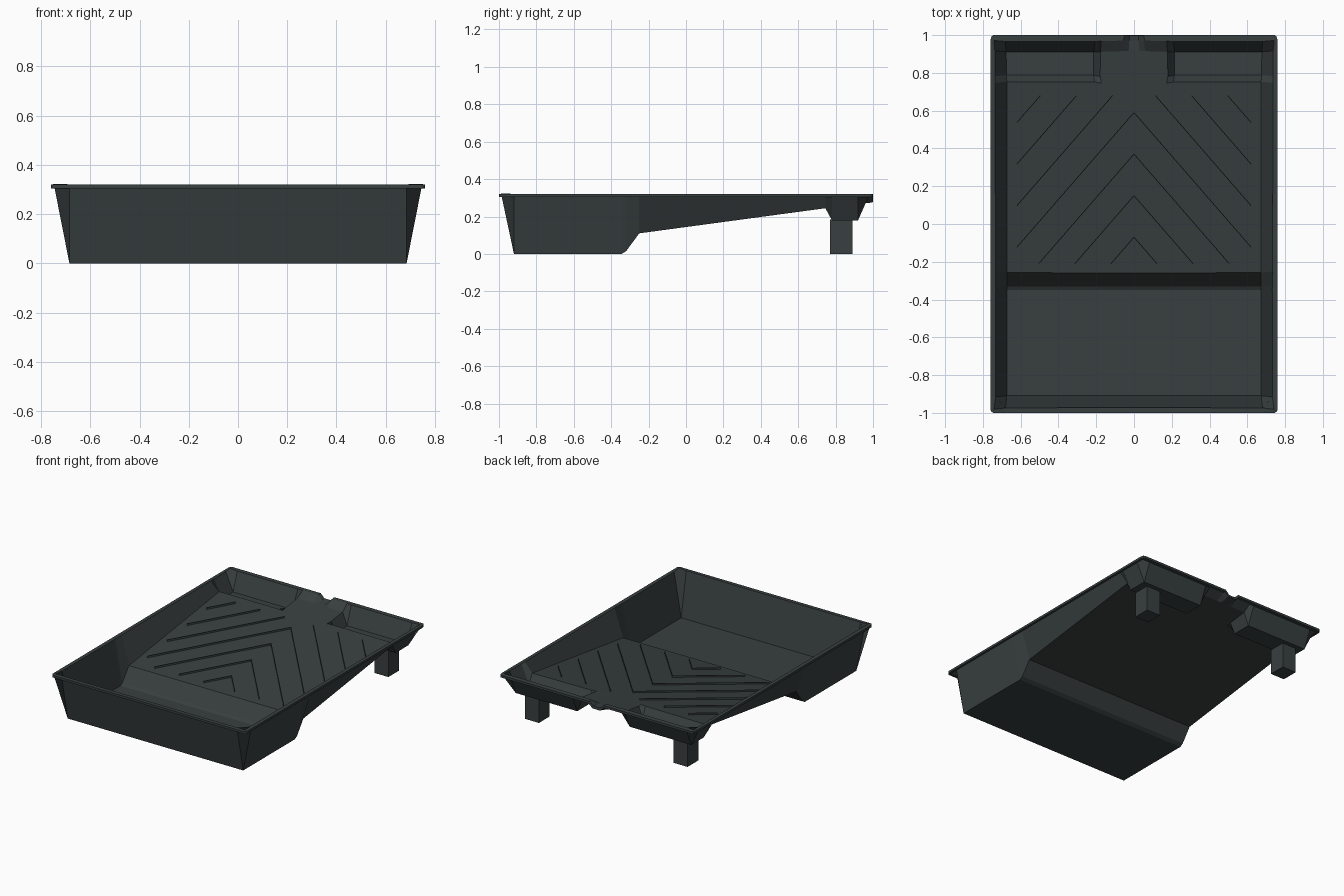
import bpy, bmesh
from mathutils import Vector

if "Cube" in bpy.data.objects:
    bpy.data.objects.remove(bpy.data.objects["Cube"])

T = 0.016          # shell thickness
RIM = 0.304        # underside of the rim

charcoal = bpy.data.materials.new("charcoal plastic")
charcoal.diffuse_color = (0.040, 0.050, 0.050, 1)
charcoal.use_nodes = True
charcoal.node_tree.nodes["Principled BSDF"].inputs["Base Color"].default_value = charcoal.diffuse_color


def add_object(name, bm):
    bmesh.ops.recalc_face_normals(bm, faces=bm.faces[:])
    mesh = bpy.data.meshes.new(name)
    bm.to_mesh(mesh)
    bm.free()
    mesh.materials.append(charcoal)
    ob = bpy.data.objects.new(name, mesh)
    bpy.context.collection.objects.link(ob)
    return ob


def ramp(y):
    return 0.11 + 0.135 * (y + 0.25)


# Tray shell: underside height at each grid station, thickened upwards
half = [0.03, 0.06, 0.17, 0.205, 0.685, 0.745, 0.76]
xs = [-x for x in reversed(half)] + half
ys = [-1, -0.985, -0.92, -0.345, -0.32, -0.25, 0.745, 0.78, 0.92, 0.975, 1]


def height(x, y):
    ax = abs(x)
    if y > 0.95 and ax < 0.04:                    # pouring notch
        return 0.272 if y < 0.99 else 0.277
    if ax > 0.7 or y < -0.95 or y > 0.95:         # rim
        return RIM
    if y < -0.33:                                 # paint well
        return 0.0
    if y < -0.3:
        return 0.015
    if y > 0.77 and ax > 0.2:                     # rear pockets
        return 0.18
    return ramp(y)


bm = bmesh.new()
grid = [[bm.verts.new((x, y, height(x, y))) for x in xs] for y in ys]
for j in range(len(ys) - 1):
    for i in range(len(xs) - 1):
        bm.faces.new((grid[j][i], grid[j][i + 1], grid[j + 1][i + 1], grid[j + 1][i]))
corners = [grid[j][i] for j in (0, -1) for i in (0, -1)]
for v in corners:                                 # rounded rim corners
    v.co.x -= 0.006 * (1 if v.co.x > 0 else -1)
    v.co.y -= 0.006 * (1 if v.co.y > 0 else -1)
tray = add_object("tray_shell", bm)
if tray.data.polygons[0].normal.z < 0:
    tray.data.flip_normals()
solid = tray.modifiers.new("thickness", 'SOLIDIFY')
solid.thickness = T
solid.offset = 1
solid.use_even_offset = True

# Chevron ribs standing on the ramp
bm = bmesh.new()
SLOPE, W, H = 1.15, 0.002, 0.012
for k in range(7):
    a = -0.07 + 0.22 * k
    x0, x1 = max(0, (a - 0.68) / SLOPE), min(0.62, (a + 0.21) / SLOPE)
    for side in (-1, 1):
        p, q = [Vector((side * x, a - SLOPE * x, 0)) for x in (x0, x1)]
        d = (q - p).normalized()
        n = Vector((-d.y, d.x, 0)) * W
        base = [p + n, q + n, q - n, p - n]
        low = [bm.verts.new((c.x, c.y, ramp(c.y) + T - 0.004)) for c in base]
        top = [bm.verts.new((c.x, c.y, ramp(c.y) + T + H)) for c in base]
        bm.faces.new(low)
        bm.faces.new(top)
        for i in range(4):
            m = (i + 1) % 4
            bm.faces.new((low[i], low[m], top[m], top[i]))
add_object("chevron_ribs", bm)

# Rear legs under the pockets
for side, name in ((-1, "left_leg"), (1, "right_leg")):
    bm = bmesh.new()
    bmesh.ops.create_cube(bm, size=1)
    for v in bm.verts:
        v.co = (side * 0.58 + v.co.x * 0.11, 0.83 + v.co.y * 0.12, 0.0925 + v.co.z * 0.185)
    add_object(name, bm)
